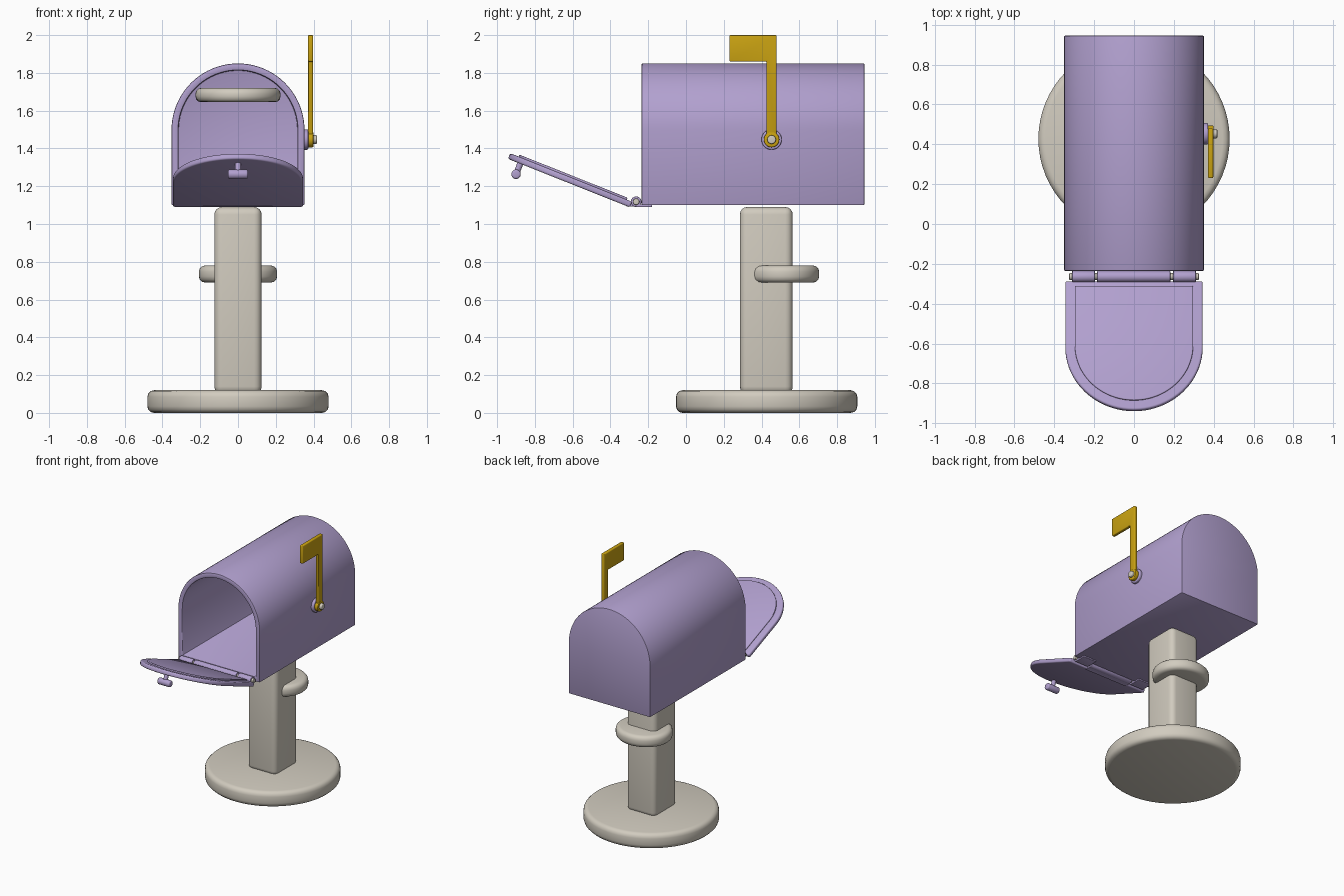
import bpy, bmesh, math
from mathutils import Matrix, Vector

if "Cube" in bpy.data.objects:
    bpy.data.objects.remove(bpy.data.objects["Cube"])


def material(name, rgb):
    m = bpy.data.materials.new(name)
    m.diffuse_color = (*rgb, 1)
    m.use_nodes = True
    m.node_tree.nodes["Principled BSDF"].inputs["Base Color"].default_value = m.diffuse_color
    return m


LAVENDER = material("lavender", (0.44, 0.35, 0.62))
CREAM = material("cream", (0.64, 0.60, 0.52))
GOLD = material("gold", (0.60, 0.37, 0.006))


def finish(name, bm, mat, bevel=0.0, segments=3):
    bmesh.ops.recalc_face_normals(bm, faces=bm.faces[:])
    me = bpy.data.meshes.new(name)
    bm.to_mesh(me)
    bm.free()
    ob = bpy.data.objects.new(name, me)
    bpy.context.collection.objects.link(ob)
    me.materials.append(mat)
    bpy.ops.object.select_all(action='DESELECT')
    bpy.context.view_layer.objects.active = ob
    ob.select_set(True)
    if bevel:
        mod = ob.modifiers.new("soft_edges", 'BEVEL')
        mod.width, mod.segments = bevel, segments
        mod.limit_method, mod.angle_limit = 'ANGLE', math.radians(40)
        bpy.ops.object.modifier_apply(modifier=mod.name)
    bpy.ops.object.shade_smooth_by_angle(angle=math.radians(35))
    return ob


def loft(name, rings, mat, bevel=0.0, segments=3):
    """Skin a series of equal point loops and cap both ends."""
    bm = bmesh.new()
    loops = [[bm.verts.new(p) for p in ring] for ring in rings]
    n = len(loops[0])
    for a, b in zip(loops, loops[1:]):
        for i in range(n):
            j = (i + 1) % n
            bm.faces.new((a[i], a[j], b[j], b[i]))
    bm.faces.new(loops[0])
    bm.faces.new(loops[-1])
    return finish(name, bm, mat, bevel, segments)


def box(name, lo, hi, mat, bevel=0.0, segments=3):
    lo, hi = Vector(lo), Vector(hi)
    bm = bmesh.new()
    bmesh.ops.create_cube(bm, size=1, matrix=Matrix.Translation((lo + hi) / 2)
                          @ Matrix.Diagonal((*(hi - lo), 1)))
    return finish(name, bm, mat, bevel, segments)


def cylinder(name, a, b, r, mat, bevel=0.0, ry=None, sides=32):
    """Cylinder from a to b; ry gives an elliptical section."""
    a, b = Vector(a), Vector(b)
    d = b - a
    q = d.to_track_quat('Z', 'Y').to_matrix().to_4x4()
    if abs(d.normalized().z) > 0.999:
        q = Matrix.Identity(4)
    bm = bmesh.new()
    bmesh.ops.create_cone(bm, cap_ends=True, segments=sides, radius1=1, radius2=1, depth=1,
                          matrix=Matrix.Translation((a + b) / 2) @ q
                          @ Matrix.Diagonal((r, ry or r, d.length, 1)))
    return finish(name, bm, mat, bevel)


def arch(half, base, spring, steps=40):
    """Flat-bottomed outline with a semicircular top, as (across, up)."""
    pts = [(-half, base), (half, base)]
    for i in range(steps + 1):
        t = math.pi * i / steps
        pts.append((half * math.cos(t), spring + half * math.sin(t)))
    return pts


# Stand: base, post, collar
cylinder("base", (0, 0.427, 0), (0, 0.427, 0.12), 0.48, CREAM, 0.035, sides=64)
box("post", (-0.125, 0.285, 0.10), (0.125, 0.565, 1.09), CREAM, 0.04, 4)
cylinder("collar", (0, 0.515, 0.69), (0, 0.515, 0.78), 0.207, CREAM, 0.032, ry=0.19, sides=48)

# Hollow box, open at the front
outer, inner = arch(0.352, 1.10, 1.498), arch(0.316, 1.135, 1.498)
loft("mailbox_shell",
     [[(x, y, z) for x, z in prof] for prof, y in
      ((outer, 0.945), (outer, -0.235), (inner, -0.235), (inner, 0.91))],
     LAVENDER, 0.006, 2)

# Pale round piece inside the box
cylinder("inside_disc", (0, 0.50, 1.645), (0, 0.50, 1.72), 0.225, CREAM, 0.03, sides=48)

# Open door, laid out in its own tilted frame
tilt = math.radians(21.7)
along = Vector((0, -math.cos(tilt), math.sin(tilt)))
up = Vector((0, math.sin(tilt), math.cos(tilt)))
origin = Vector((0, -0.297, 1.088))


def on_door(x, v, h):
    return origin + Vector((x, 0, 0)) + along * v + up * h


def door_slab(name, prof, h0, h1, bevel):
    loft(name, [[on_door(x, v, h) for x, v in prof] for h in (h0, h1)], LAVENDER, bevel)


door_slab("door", arch(0.345, 0.0, 0.35), 0.0, 0.032, 0.010)
door_slab("door_inner_panel", arch(0.297, 0.03, 0.35), 0.03, 0.043, 0.005)

# Door handle
grip = on_door(0, 0.625, -0.060)
cylinder("handle_stem", on_door(0, 0.625, 0.01), grip, 0.016, LAVENDER)
cylinder("handle_grip", grip - Vector((0.053, 0, 0)), grip + Vector((0.053, 0, 0)),
         0.025, LAVENDER, 0.010)

# Hinge: knuckles, leaves and pin
hy, hz = -0.264, 1.118
for name, x0, x1 in (("hinge_left", -0.31, -0.196), ("hinge_centre", -0.185, 0.183),
                     ("hinge_right", 0.196, 0.31)):
    cylinder(name + "_knuckle", (x0, hy, hz), (x1, hy, hz), 0.028, LAVENDER, 0.004)
    if "centre" in name:
        box(name + "_leaf", (x0, -0.315, 1.092), (x1, hy, 1.106), LAVENDER)
    else:
        box(name + "_leaf", (x0, hy, 1.090), (x1, -0.18, 1.104), LAVENDER, 0.003)
cylinder("hinge_pin", (-0.325, hy, hz), (0.325, hy, hz), 0.017, CREAM, 0.003)

# Signal flag with its pivot
py, pz = 0.453, 1.447
cylinder("flag_boss", (0.345, py, pz), (0.372, py, pz), 0.054, LAVENDER, 0.006)
cylinder("flag_eye", (0.369, py, pz), (0.399, py, pz), 0.041, GOLD, 0.005)
cylinder("flag_pivot", (0.37, py, pz), (0.418, py, pz), 0.023, CREAM, 0.006)
# Arm and pennant share one L outline
l_shape = [(0.426, pz), (0.479, pz), (0.479, 2.0), (0.230, 2.0), (0.230, 1.86), (0.426, 1.86)]
loft("flag_arm", [[(x, y, z) for y, z in l_shape] for x in (0.371, 0.398)], GOLD, 0.006)
